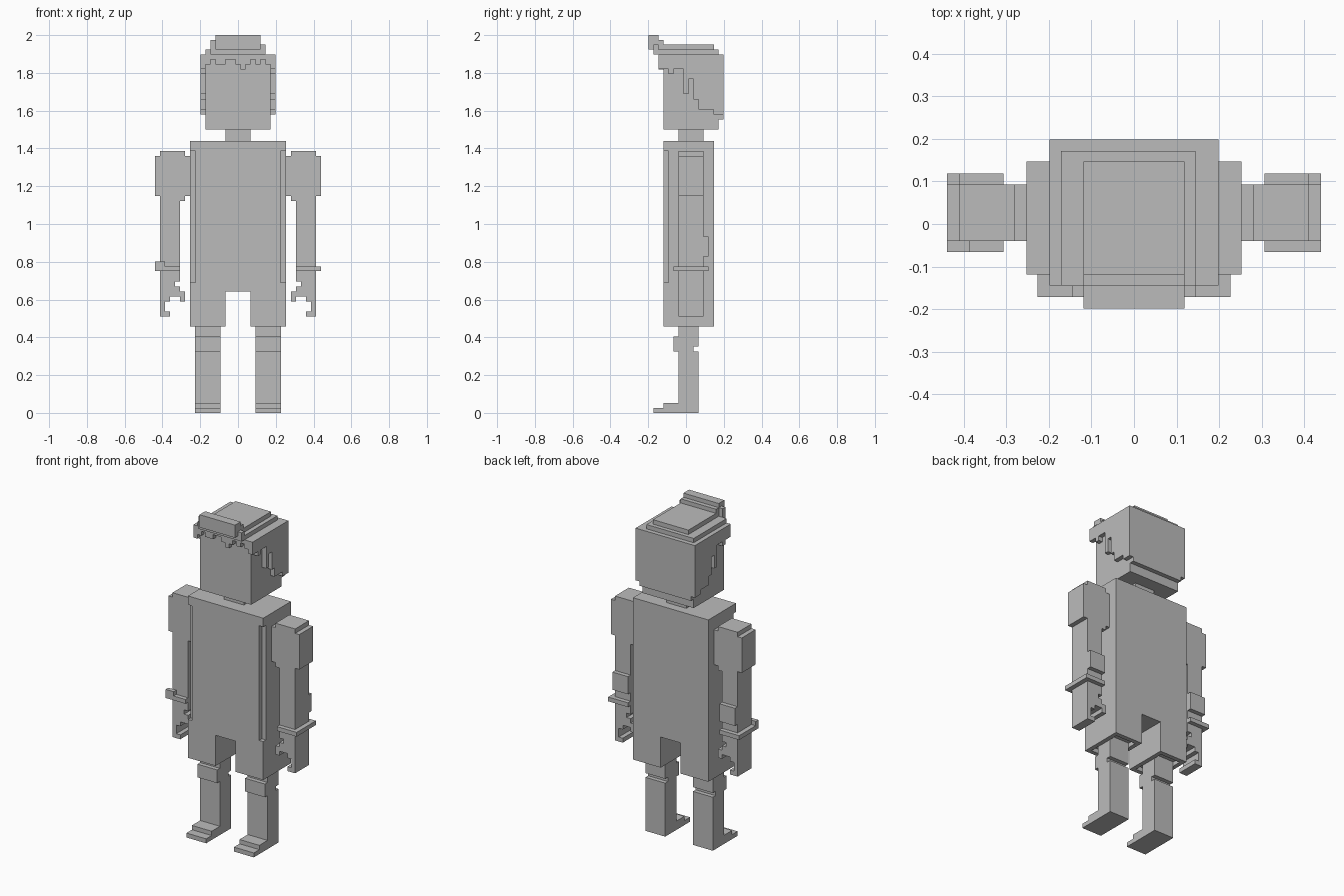
import bpy, bmesh
from mathutils import Vector

grey = bpy.data.materials.new("plain grey")
grey.diffuse_color = (0.5, 0.5, 0.5, 1)


def finish(name, bm, mirror=False):
    bmesh.ops.recalc_face_normals(bm, faces=bm.faces)
    me = bpy.data.meshes.new(name)
    bm.to_mesh(me)
    bm.free()
    me.materials.append(grey)
    ob = bpy.data.objects.new(name, me)
    bpy.context.collection.objects.link(ob)
    if mirror:
        ob.modifiers.new("mirror", 'MIRROR').use_mirror_merge = False
    return ob


def prism(name, pts, axis, lo, hi, mirror=False):
    """Extrude a profile: axis 'y' takes (x, z) points, axis 'x' takes (y, z)."""
    bm = bmesh.new()
    put = (lambda p: (p[0], lo, p[1])) if axis == 'y' else (lambda p: (lo, p[0], p[1]))
    face = bm.faces.new([bm.verts.new(put(p)) for p in pts])
    res = bmesh.ops.extrude_face_region(bm, geom=[face])
    shift = Vector((0, hi - lo, 0)) if axis == 'y' else Vector((hi - lo, 0, 0))
    for v in res["geom"]:
        if isinstance(v, bmesh.types.BMVert):
            v.co += shift
    return finish(name, bm, mirror)


def box(name, x, y, z, mirror=False):
    return prism(name, [(x[0], z[0]), (x[1], z[0]), (x[1], z[1]), (x[0], z[1])],
                 'y', y[0], y[1], mirror)


def steps(top, start, runs):
    """Profile with a flat top and a stepped lower edge; runs = (end, bottom)."""
    pts, a = [(start, top)], start
    for end, low in runs:
        pts += [(a, low), (end, low)]
        a = end
    return pts + [(a, top)]


def cut(target, cutter):
    cutter.hide_render = True
    cutter.hide_set(True)
    m = target.modifiers.new("cut", 'BOOLEAN')
    m.object, m.operation, m.solver = cutter, 'DIFFERENCE', 'EXACT'


# Coat with crotch gap, corner slots and recessed hem
coat = prism("coat", [(-.253, .457), (-.067, .457), (-.067, .643), (.067, .643),
                      (.067, .457), (.253, .457), (.253, 1.44), (-.253, 1.44)],
             'y', -.119, .147)
cut(coat, box("slot_cutter", (.226, .3), (-.2, -.093), (.69, 1.387), True))
cut(coat, box("hem_cutter", (.093, .227), (-.093, .12), (.4, .483), True))

# Legs: side profile with toe, knee pad and notch behind the knee
prism("leg", [(-.172, 0), (.066, 0), (.066, .325), (.04, .325), (.04, .351),
              (.066, .351), (.066, .483), (-.04, .483), (-.04, .405), (-.066, .405),
              (-.066, .325), (-.04, .325), (-.04, .053), (-.119, .053),
              (-.119, .027), (-.172, .027)], 'x', .0935, .2265, True)

# Arms: front profile with stepped shoulder, hand, thumb and curled fingers
prism("arm", [(.253, 1.36), (.28, 1.36), (.28, 1.387), (.412, 1.387), (.412, 1.36),
              (.44, 1.36), (.44, 1.148), (.412, 1.148), (.412, .51), (.36, .51),
              (.36, .537), (.387, .537), (.387, .59), (.36, .59), (.36, .616),
              (.307, .616), (.307, .59), (.28, .59), (.28, .643), (.307, .643),
              (.307, .67), (.334, .67), (.334, .696), (.307, .696), (.307, 1.122),
              (.28, 1.122), (.28, 1.148), (.253, 1.148)], 'y', -.04, .093, True)
box("elbow_patch", (.307, .412), (.093, .119), (.828, .935), True)

# Wrist bands: a ring of four bars round each wrist
for name, x, y in (("front", (.307, .44), (-.066, -.04)), ("back", (.307, .44), (.093, .119)),
                   ("outer", (.412, .44), (-.04, .093))):
    box("wrist_band_" + name, x, y, (.75, .776), True)
box("wrist_band_buckle", (-.44, -.387), (-.066, -.04), (.776, .802))

# Neck and head
box("neck", (-.067, .067), (-.04, .093), (1.44, 1.5))
box("head", (-.172, .172), (-.119, .172), (1.5, 1.897))

# Hair: sides, back and ragged fringe
prism("side_hair", steps(1.897, -.145, [(-.093, 1.82), (-.066, 1.793), (-.013, 1.82),
                                        (.013, 1.687), (.04, 1.767), (.066, 1.66),
                                        (.145, 1.607), (.199, 1.58)]),
      'x', .172, .199, True)
box("back_hair", (-.172, .172), (.172, .199), (1.554, 1.897))
prism("fringe", steps(1.897, -.172, [(-.145, 1.845), (-.119, 1.872), (-.066, 1.845),
                                     (-.04, 1.872), (-.013, 1.872), (.013, 1.845),
                                     (.04, 1.818), (.066, 1.845), (.093, 1.872),
                                     (.119, 1.845), (.145, 1.872), (.172, 1.845)]),
      'y', -.145, -.119)

# Stepped crown and front tuft
box("crown_base", (-.172, .145), (-.145, .172), (1.897, 1.923))
box("crown_front", (-.145, .145), (-.172, -.145), (1.897, 1.923))
box("crown_top", (-.119, .119), (-.119, .147), (1.923, 1.95))
box("tuft", (-.119, .119), (-.199, -.145), (1.923, 2.0))
box("tuft_back", (-.119, .119), (-.145, -.119), (1.923, 1.975))
box("tuft_left", (-.145, -.119), (-.172, -.145), (1.923, 1.975))
box("tuft_right", (.119, .145), (-.172, -.145), (1.923, 1.95))
